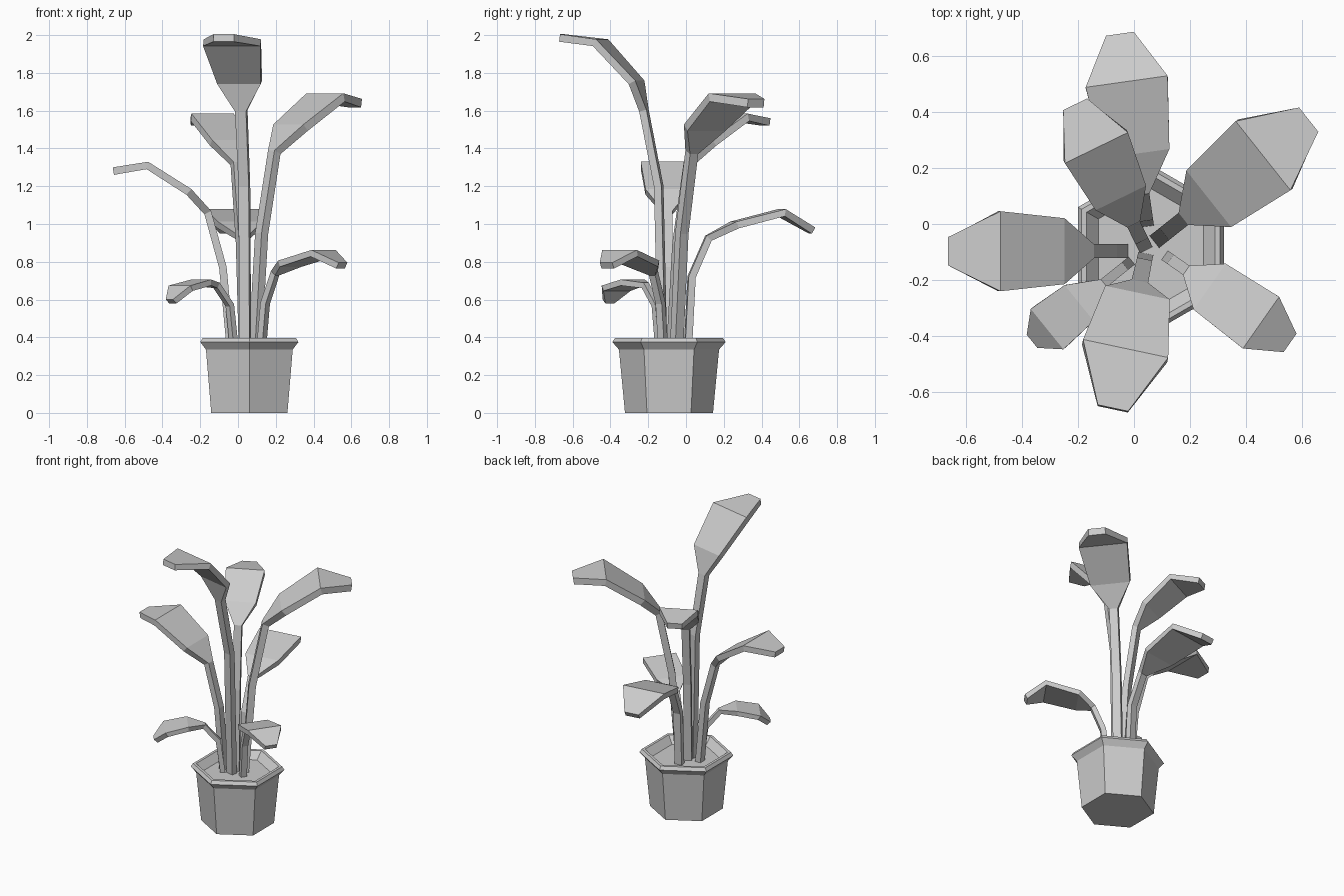
import bpy, bmesh
from math import cos, sin, pi, radians
from mathutils import Vector


def make_object(name, bm):
    bmesh.ops.recalc_face_normals(bm, faces=bm.faces)
    mesh = bpy.data.meshes.new(name)
    bm.to_mesh(mesh)
    bm.free()
    obj = bpy.data.objects.new(name, mesh)
    bpy.context.collection.objects.link(obj)
    return obj


def loft(name, rings):
    """Skin a list of closed rings and cap both ends."""
    bm = bmesh.new()
    loops = [[bm.verts.new(p) for p in ring] for ring in rings]
    n = len(loops[0])
    for a, b in zip(loops, loops[1:]):
        for i in range(n):
            j = (i + 1) % n
            bm.faces.new((a[i], a[j], b[j], b[i]))
    bm.faces.new(loops[0][::-1])
    bm.faces.new(loops[-1])
    return make_object(name, bm)


def hexagon(radius, z, cx=0.06, cy=-0.09):
    return [(cx + radius * cos(pi / 6 + k * pi / 3),
             cy + radius * sin(pi / 6 + k * pi / 3), z) for k in range(6)]


def leaf(name, base, azimuth, thick, path):
    """Stem and blade in one; path holds (reach, height, width)."""
    a = radians(azimuth)
    out, side = Vector((cos(a), sin(a), 0)), Vector((-sin(a), cos(a), 0))
    root = Vector((base[0], base[1], 0))
    pts = [Vector((r, z)) for r, z, w in path]
    rings = []
    for i, (r, z, w) in enumerate(path):
        t = Vector((0, 0))
        if i > 0:
            t += (pts[i] - pts[i - 1]).normalized()
        if i < len(pts) - 1:
            t += (pts[i + 1] - pts[i]).normalized()
        t.normalize()
        up = (Vector((0, 0, t.x)) - out * t.y) * thick / 2
        c = root + out * r + Vector((0, 0, z))
        s = side * w / 2
        rings.append([c + s + up, c - s + up, c - s - up, c + s - up])
    loft(name, rings)


# Hexagonal pot with flared rim, and soil closing the inside
loft("pot", [hexagon(r, z) for r, z in [
    (0.233, 0), (0.265, 0.335), (0.300, 0.375), (0.285, 0.397),
    (0.264, 0.397), (0.216, 0.35)]])

# Leaves: base point, heading in degrees, thickness, path
leaf("front_leaf", (0.04, -0.115), -102, 0.04, [
    (0.01, 0.34, 0.055), (0.03, 1.2, 0.055), (0.11, 1.6, 0.06),
    (0.15, 1.75, 0.235), (0.345, 1.96, 0.31), (0.555, 1.985, 0.11)])
leaf("left_leaf", (-0.03, -0.097), 180, 0.04, [
    (0.01, 0.34, 0.05), (0.05, 0.77, 0.05), (0.13, 1.06, 0.05),
    (0.23, 1.17, 0.235), (0.45, 1.31, 0.285), (0.63, 1.28, 0.10)])
leaf("back_right_leaf", (0.09, -0.05), 38.4, 0.045, [
    (0.0, 0.34, 0.055), (0.045, 0.95, 0.055), (0.13, 1.38, 0.055),
    (0.24, 1.51, 0.257), (0.477, 1.67, 0.314), (0.676, 1.64, 0.11)])
leaf("back_leaf", (0.045, 0.0), 98, 0.038, [
    (0.01, 0.34, 0.05), (0.03, 0.72, 0.05), (0.12, 0.925, 0.05),
    (0.26, 0.995, 0.235), (0.51, 1.06, 0.295), (0.675, 0.965, 0.10)])
leaf("back_left_leaf", (0.035, -0.075), 116, 0.04, [
    (0.0, 0.34, 0.05), (0.035, 0.9, 0.05), (0.10, 1.32, 0.05),
    (0.20, 1.43, 0.20), (0.39, 1.565, 0.25), (0.555, 1.54, 0.095)])
leaf("front_right_leaf", (0.115, -0.115), -35, 0.035, [
    (0.01, 0.34, 0.04), (0.035, 0.58, 0.04), (0.10, 0.74, 0.04),
    (0.195, 0.79, 0.20), (0.41, 0.845, 0.225), (0.53, 0.78, 0.08)])
leaf("front_left_leaf", (-0.02, -0.14), 219, 0.032, [
    (0.0, 0.34, 0.035), (0.03, 0.57, 0.035), (0.12, 0.675, 0.035),
    (0.225, 0.69, 0.165), (0.365, 0.66, 0.185), (0.43, 0.59, 0.06)])
